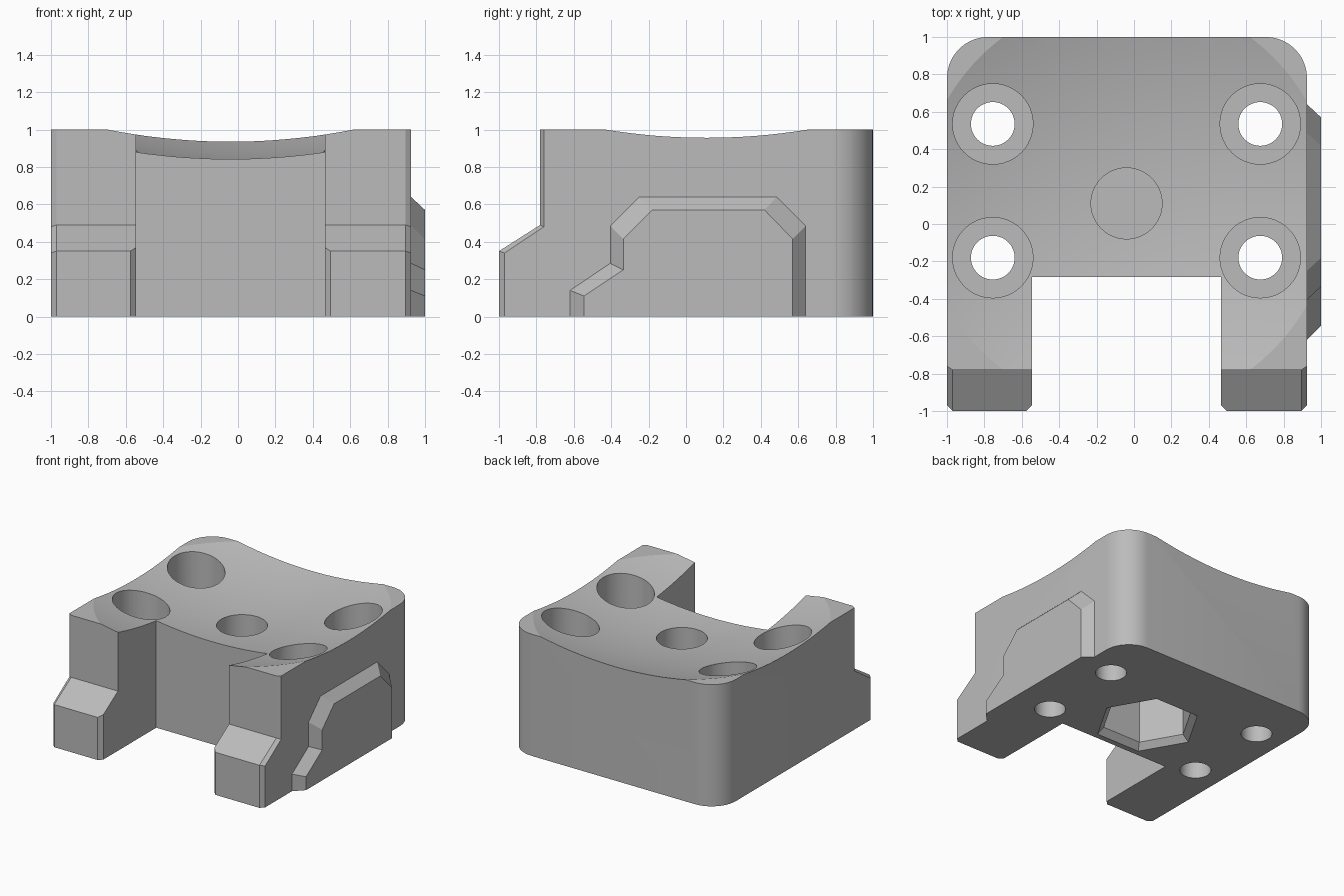
import bpy, bmesh, math

if "Cube" in bpy.data.objects:
    bpy.data.objects.remove(bpy.data.objects["Cube"], do_unlink=True)

# One plain grey for everything
grey = bpy.data.materials.new("plain grey")
grey.use_nodes = True
colour = (0.5, 0.5, 0.5, 1)
grey.diffuse_color = colour
grey.node_tree.nodes["Principled BSDF"].inputs["Base Color"].default_value = colour


def loft(name, rings):
    """Closed solid skinned through rings that share a point count."""
    bm = bmesh.new()
    loops = [[bm.verts.new(p) for p in ring] for ring in rings]
    n = len(loops[0])
    for a, b in zip(loops, loops[1:]):
        for i in range(n):
            j = (i + 1) % n
            bm.faces.new((a[i], a[j], b[j], b[i]))
    bm.faces.new(loops[0])
    bm.faces.new(loops[-1])
    bmesh.ops.recalc_face_normals(bm, faces=bm.faces)
    mesh = bpy.data.meshes.new(name)
    bm.to_mesh(mesh)
    bm.free()
    mesh.materials.append(grey)
    ob = bpy.data.objects.new(name, mesh)
    bpy.context.collection.objects.link(ob)
    return ob


def lathe(name, x, y, profile, sides):
    """Turned solid from (radius, z) pairs."""
    turn = [math.tau * i / sides for i in range(sides)]
    return loft(name, [[(x + r * math.cos(t), y + r * math.sin(t), z) for t in turn]
                       for r, z in profile])


def cut(target, cutter):
    cutter.hide_render = True
    mod = target.modifiers.new("cut", "BOOLEAN")
    mod.operation = "DIFFERENCE"
    mod.solver = "EXACT"
    mod.object = cutter
    bpy.context.view_layer.objects.active = target
    bpy.ops.object.modifier_apply(modifier=mod.name)
    bpy.data.objects.remove(cutter, do_unlink=True)


# Body: stepped side profile swept across x, rounded at the back corners
LEFT, RIGHT, ROUND, CHAMFER = 0.925, -1.0, 0.22, 0.03


def section(x, d):
    f = max(0, 1 - d / CHAMFER)
    inward = max(0, ROUND - d)
    back = 1 - ROUND + math.sqrt(ROUND ** 2 - inward ** 2)
    outline = [(-1 + 0.03 * f, 0), (-1 + 0.03 * f, 0.35 - 0.01 * f),
               (-0.78 + 0.02 * f, 0.49 - 0.01 * f), (-0.78 + 0.02 * f, 1),
               (back, 1), (back, 0)]
    return [(x, y, z) for y, z in outline]


steps = sorted([ROUND * (1 - math.cos(math.radians(a))) for a in range(0, 91, 9)] + [CHAMFER])
body = loft("mount_body", [section(RIGHT + d, d) for d in steps]
            + [section(LEFT - d, d) for d in reversed(steps)])

# Front slot, flared at the toes
slot = [(-0.545, -0.283), (-0.545, -0.97), (-0.605, -1.03), (-0.605, -1.2),
        (0.525, -1.2), (0.525, -1.03), (0.465, -0.97), (0.465, -0.283)]
cut(body, loft("slot_cutter", [[(x, y, z) for x, y in slot] for z in (-0.2, 1.3)]))

# Shallow dished top
CX, CY, DISH = -0.04, 0.11, 3.5
dish = [(r, 0.82 + DISH - math.sqrt(DISH ** 2 - r * r))
        for r in [0.01] + [0.1 * i for i in range(1, 17)]]
cut(body, lathe("dish_cutter", CX, CY, dish + [(1.6, 2)], 96))

# Counterbored screw holes
for x in (-0.755, 0.675):
    for y in (-0.18, 0.535):
        cut(body, lathe("screw_cutter", x, y,
                        [(0.117, -0.2), (0.117, 0.4), (0.215, 0.4), (0.215, 1.3)], 48))

# Blind centre bore above, chamfered hex pocket below
cut(body, lathe("bore_cutter", CX, CY, [(0.19, 0.44), (0.19, 1.3)], 48))
cut(body, lathe("hex_cutter", CX, CY,
                [(0.4, -0.2), (0.4, 0), (0.35, 0.05), (0.35, 0.42)], 6))

# Raised side plate with sloped rim
base = [(-0.62, 0), (-0.62, 0.14), (-0.405, 0.285), (-0.405, 0.485),
        (-0.25, 0.64), (0.485, 0.64), (0.64, 0.485), (0.64, 0)]
face = [(-0.545, 0), (-0.545, 0.11), (-0.335, 0.25), (-0.335, 0.415),
        (-0.18, 0.57), (0.42, 0.57), (0.57, 0.415), (0.57, 0)]
plate = loft("side_plate", [[(x, y, z) for y, z in ring]
                            for x, ring in ((LEFT, base), (1.0, face))])

# Smooth curves, crisp edges
for ob in (body, plate):
    bpy.ops.object.select_all(action="DESELECT")
    ob.select_set(True)
    bpy.context.view_layer.objects.active = ob
    bpy.ops.object.shade_smooth_by_angle(angle=math.radians(14))
